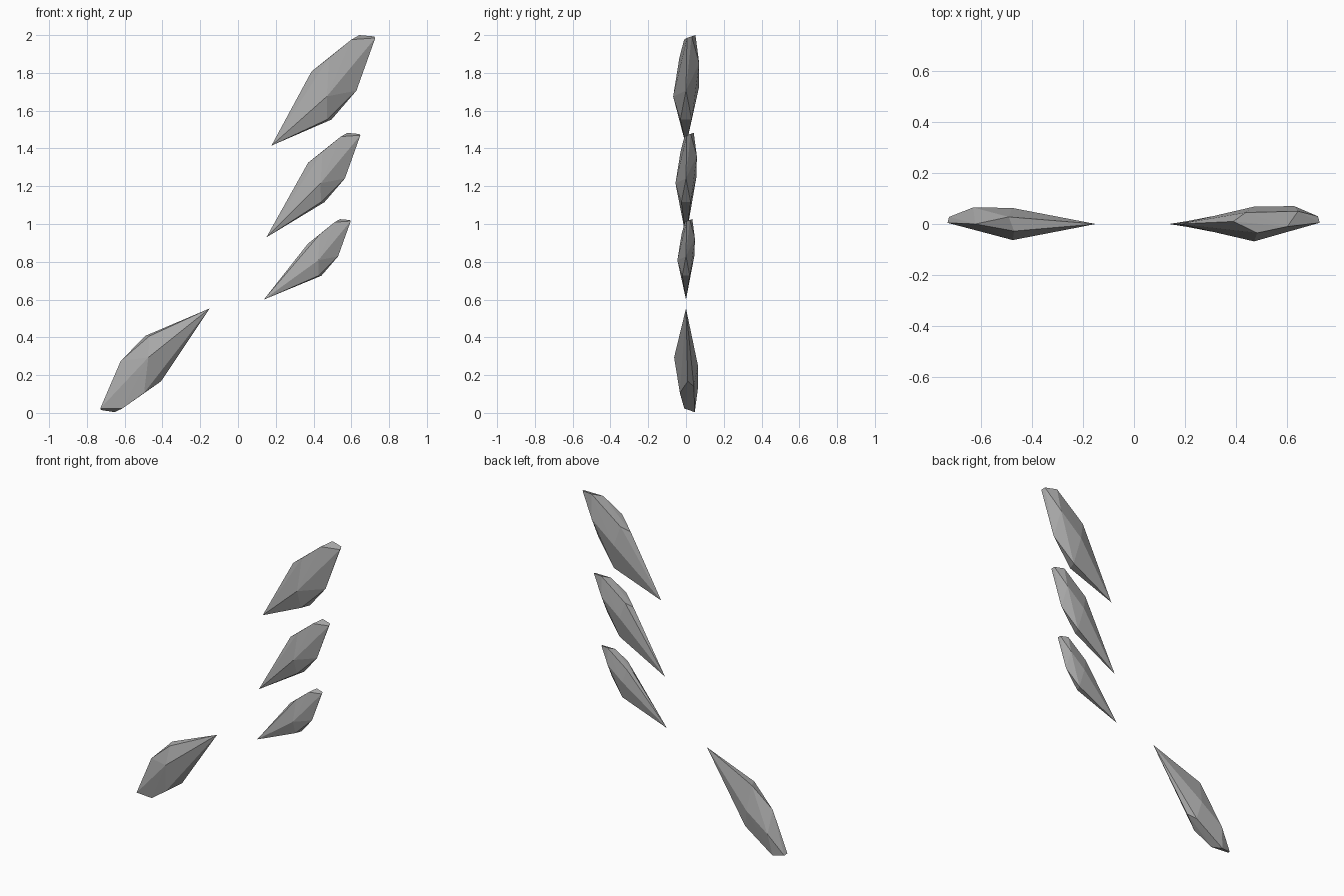
import bpy
import bmesh
from math import radians
from mathutils import Matrix, Vector

cube = bpy.data.objects.get("Cube")
if cube:
    bpy.data.objects.remove(cube, do_unlink=True)

# Single grey stone colour
stone = bpy.data.materials.new("grey_stone")
stone.use_nodes = True
colour = (0.4, 0.4, 0.4, 1)
stone.diffuse_color = colour
stone.node_tree.nodes["Principled BSDF"].inputs["Base Color"].default_value = colour

# Corners of the blunt end, measured from its outermost point
BLUNT = [Vector(p) for p in [
    (0, 0.005, -0.005), (-0.007, 0.03, 0.003),                  # outer end of cap
    (-0.127, -0.01, -0.014), (-0.085, 0.05, 0.01),              # inner end of cap
    (-0.245, -0.035, -0.11), (-0.338, 0.01, -0.183),            # upper front, crown
    (-0.29, 0.045, -0.15), (-0.1, 0.07, -0.14),                 # upper back
    (-0.257, -0.068, -0.315), (-0.257, 0.068, -0.27),           # front and back ridges
    (-0.1, 0, -0.284),                                          # lower outer corner
    (-0.255, -0.03, -0.437), (-0.232, 0.03, -0.437),            # lower edge
]]


def shard(name, end, tip, scale, turn=0):
    """Convex faceted shard: a scaled, turned blunt end drawn out to a sharp tip."""
    spin = Matrix.Rotation(radians(-turn), 3, 'Y')
    bm = bmesh.new()
    for p in BLUNT:
        bm.verts.new(Vector(end) + spin @ p * scale)
    bm.verts.new(tip)
    bmesh.ops.convex_hull(bm, input=bm.verts[:])
    bmesh.ops.recalc_face_normals(bm, faces=bm.faces[:])
    mesh = bpy.data.meshes.new(name)
    bm.to_mesh(mesh)
    bm.free()
    mesh.materials.append(stone)
    obj = bpy.data.objects.new(name, mesh)
    bpy.context.collection.objects.link(obj)


# Three stacked shards on one side, one turned over below on the other
shard("top_shard", (0.727, 0, 1.99), (0.177, 0, 1.415), 1)
shard("middle_shard", (0.648, 0, 1.474), (0.15, 0, 0.929), 0.82)
shard("lower_shard", (0.597, 0, 1.019), (0.137, 0, 0.6), 0.67)
shard("bottom_shard", (-0.73, 0, 0.018), (-0.15, 0, 0.553), 0.925, 176.4)
